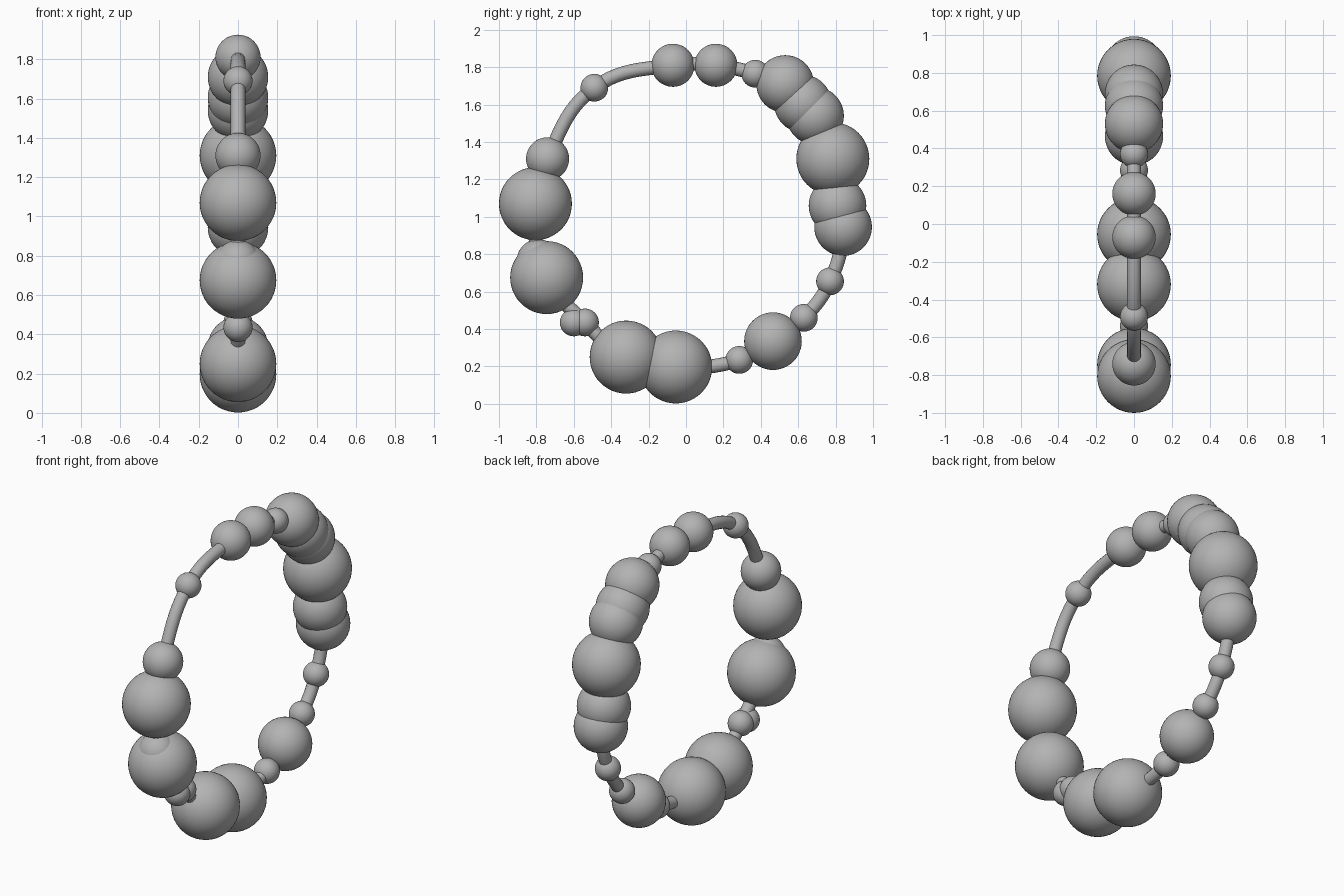
import bpy

default = bpy.data.objects.get("Cube")
if default:
    bpy.data.objects.remove(default, do_unlink=True)

grey = bpy.data.materials.new("plain grey")
grey.use_nodes = True
colour = (0.45, 0.45, 0.45, 1)
grey.diffuse_color = colour
grey.node_tree.nodes["Principled BSDF"].inputs["Base Color"].default_value = colour

RADII = {"tiny": 0.074, "small": 0.115, "medium": 0.154, "large": 0.195}

# Beads around the ring: y, z, size, whether the cord is guided by the bead
BEADS = [
    (-0.07, 1.81, "small", True),
    (0.16, 1.81, "small", True),
    (0.37, 1.765, "tiny", True),
    (0.53, 1.71, "medium", True),
    (0.625, 1.605, "medium", False),
    (0.69, 1.54, "medium", True),
    (0.785, 1.31, "large", True),
    (0.81, 1.06, "medium", False),
    (0.84, 0.945, "medium", True),
    (0.77, 0.655, "tiny", True),
    (0.63, 0.46, "tiny", True),
    (0.465, 0.335, "medium", True),
    (0.285, 0.235, "tiny", True),
    (-0.055, 0.197, "large", True),
    (-0.32, 0.25, "large", True),
    (-0.54, 0.435, "tiny", True),
    (-0.60, 0.435, "tiny", False),
    (-0.745, 0.675, "large", True),
    (-0.79, 0.765, "small", False),
    (-0.805, 1.07, "large", True),
    (-0.74, 1.31, "small", True),
    (-0.49, 1.69, "tiny", True),
]

# Beads
for y, z, size, _ in BEADS:
    bpy.ops.mesh.primitive_uv_sphere_add(
        segments=48, ring_count=24, radius=RADII[size], location=(0, y, z))
    bead = bpy.context.object
    bead.name = size + "_bead"
    bead.data.materials.append(grey)
    bpy.ops.object.shade_smooth()

# Cord threaded through the beads
path = [(y, z) for y, z, _, guides in BEADS if guides]
curve = bpy.data.curves.new("cord", "CURVE")
curve.dimensions = "3D"
curve.bevel_depth = 0.037
curve.bevel_resolution = 6
curve.resolution_u = 10
spline = curve.splines.new("BEZIER")
spline.bezier_points.add(len(path) - 1)
for point, (y, z) in zip(spline.bezier_points, path):
    point.co = (0, y, z)
    point.handle_left_type = point.handle_right_type = "AUTO"
spline.use_cyclic_u = True
curve.materials.append(grey)
cord = bpy.data.objects.new("cord", curve)
bpy.context.collection.objects.link(cord)
